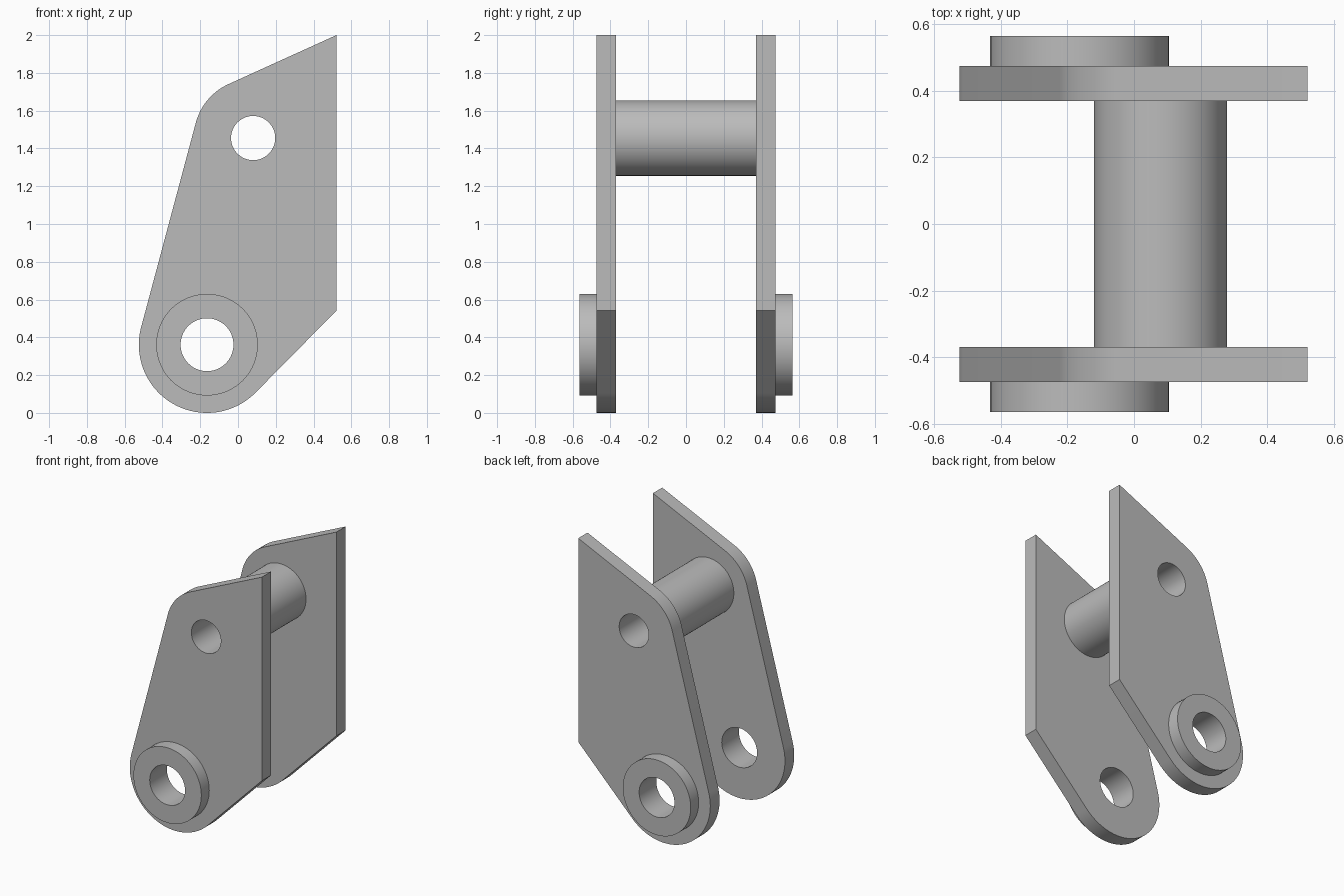
import bpy, bmesh
from math import cos, sin, pi, radians
from mathutils import Matrix

if "Cube" in bpy.data.objects:
    bpy.data.objects.remove(bpy.data.objects["Cube"], do_unlink=True)

steel = bpy.data.materials.new("grey_steel")
steel.use_nodes = True
grey = (0.5, 0.5, 0.5, 1)
steel.diffuse_color = grey
steel.node_tree.nodes["Principled BSDF"].inputs["Base Color"].default_value = grey

LOWER, UPPER = (-0.164, 0.361), (0.08, 1.455)   # pivot centres in x, z
LOWER_HOLE, UPPER_HOLE = 0.14, 0.117


def arc(centre, radius, start, end, steps):
    """Points along an arc, angles in degrees."""
    angles = [radians(start + (end - start) * i / steps) for i in range(steps + 1)]
    return [(centre[0] + radius * cos(a), centre[1] + radius * sin(a)) for a in angles]


def circle(centre, radius):
    return arc(centre, radius, 0, 360, 72)[:-1]


def extruded(name, loops, y_min, y_max):
    """Fill an outline with holes in the x-z plane and extrude it along y."""
    curve = bpy.data.curves.new(name + "_profile", "CURVE")
    curve.dimensions = "2D"
    curve.fill_mode = "BOTH"
    curve.extrude = (y_max - y_min) / 2
    for points in loops:
        spline = curve.splines.new("POLY")
        spline.points.add(len(points) - 1)
        for p, (x, z) in zip(spline.points, points):
            p.co = (x, z, 0, 1)
        spline.use_cyclic_u = True
    profile = bpy.data.objects.new(name + "_profile", curve)
    mesh = bpy.data.meshes.new_from_object(profile)
    bpy.data.objects.remove(profile)
    bpy.data.curves.remove(curve)

    mesh.transform(Matrix.Translation((0, (y_min + y_max) / 2, 0)) @ Matrix.Rotation(pi / 2, 4, "X"))
    bm = bmesh.new()
    bm.from_mesh(mesh)
    bmesh.ops.remove_doubles(bm, verts=bm.verts, dist=0.0001)
    bmesh.ops.recalc_face_normals(bm, faces=bm.faces)
    bm.to_mesh(mesh)
    bm.free()

    mesh.name = name
    mesh.materials.clear()
    mesh.materials.append(steel)
    obj = bpy.data.objects.new(name, mesh)
    bpy.context.collection.objects.link(obj)
    bpy.ops.object.select_all(action="DESELECT")
    obj.select_set(True)
    bpy.context.view_layer.objects.active = obj
    bpy.ops.object.shade_smooth_by_angle(angle=radians(30))
    return obj


# Side plate outline: rounded foot, rounded shoulder, straight right edge
outline = (arc(LOWER, 0.361, -45, -194.7, 48)
           + arc(UPPER, 0.314, 165.3, 114.5, 18)
           + [(0.521, 2.0), (0.521, 0.541)])
plate_loops = [outline, circle(LOWER, LOWER_HOLE), circle(UPPER, UPPER_HOLE)]
boss_loops = [circle(LOWER, 0.269), circle(LOWER, LOWER_HOLE)]

# Matching plates and outer bosses at front and back
for side, sign in (("front", -1), ("back", 1)):
    for part, loops, inner, outer in (("plate", plate_loops, 0.37, 0.475),
                                      ("boss", boss_loops, 0.475, 0.565)):
        extruded(f"{side}_{part}", loops, *sorted((sign * inner, sign * outer)))

# Hollow spacer tube joining the plates
extruded("spacer_tube", [circle(UPPER, 0.2), circle(UPPER, UPPER_HOLE)], -0.37, 0.37)
